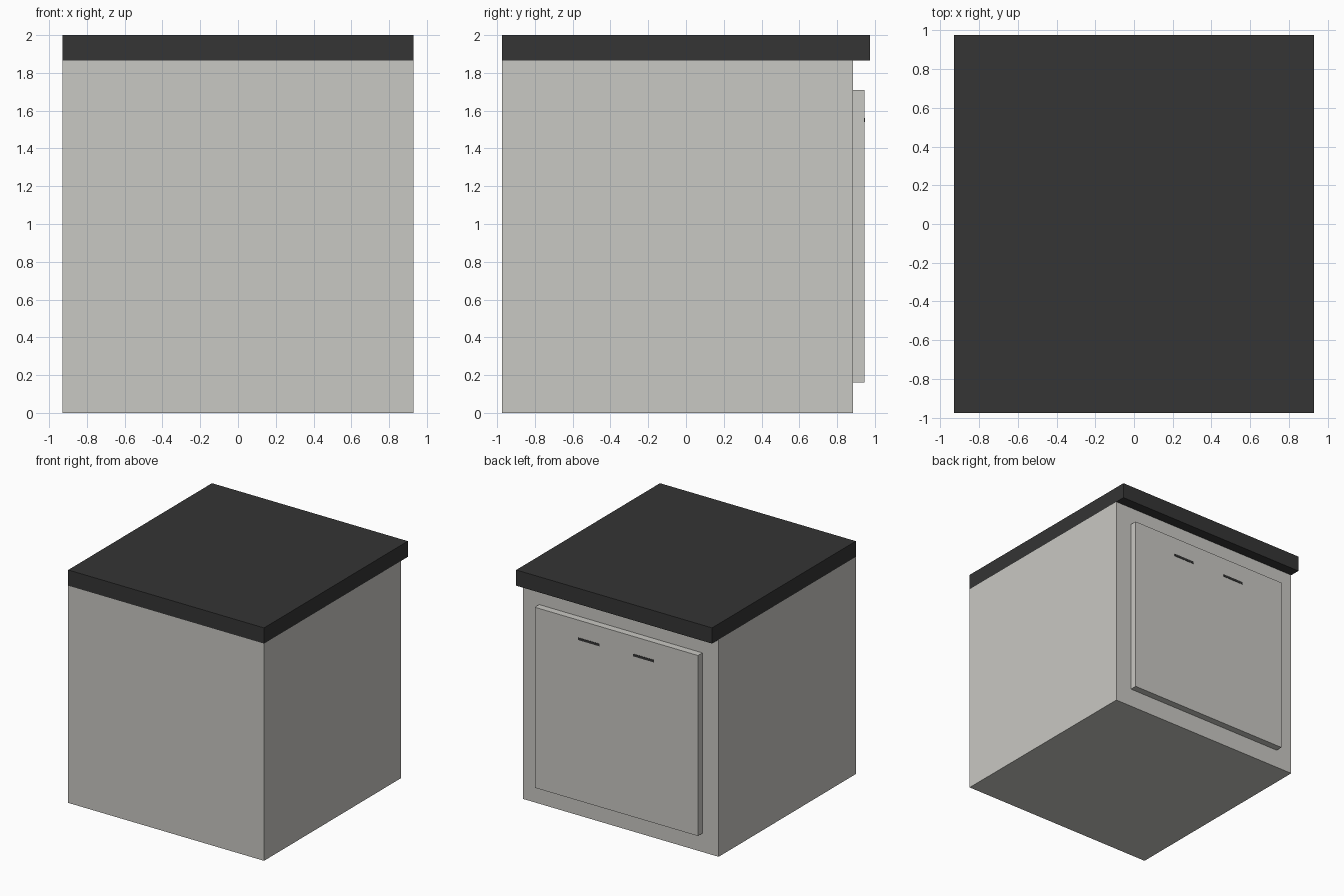
import bpy
import bmesh
from mathutils import Vector

if "Cube" in bpy.data.objects:
    bpy.data.objects.remove(bpy.data.objects["Cube"])


def material(name, rgb):
    m = bpy.data.materials.new(name)
    m.diffuse_color = (*rgb, 1.0)
    m.use_nodes = True
    m.node_tree.nodes["Principled BSDF"].inputs["Base Color"].default_value = m.diffuse_color
    return m


def box(name, lo, hi, mat):
    """Axis-aligned box between two corners."""
    lo, hi = Vector(lo), Vector(hi)
    bm = bmesh.new()
    bmesh.ops.create_cube(bm, size=1.0)
    bmesh.ops.scale(bm, vec=hi - lo, verts=bm.verts)
    mesh = bpy.data.meshes.new(name)
    bm.to_mesh(mesh)
    bm.free()
    mesh.materials.append(mat)
    obj = bpy.data.objects.new(name, mesh)
    obj.location = (lo + hi) / 2
    bpy.context.collection.objects.link(obj)
    return obj


cream = material("warm_light_grey", (0.584, 0.578, 0.546))
charcoal = material("charcoal", (0.035, 0.035, 0.035))

W = 0.93        # half width
D = 0.975       # half depth of the worktop
BACK = 0.885    # cabinet face carrying the door
DOOR = 0.945    # outer face of the door

# Cabinet body and overhanging worktop
box("cabinet_body", (-W, -D, 0), (W, BACK, 1.865), cream)
box("worktop", (-W, -D, 1.865), (W, D, 2.0), charcoal)

# Raised door panel
box("door_panel", (-0.775, BACK, 0.16), (0.775, DOOR, 1.71), cream)

# Two thin dark handle slots near the top of the door
for side, x0, x1 in (("left", 0.16, 0.36), ("right", -0.36, -0.16)):
    box("handle_slot_" + side, (x0, DOOR - 0.004, 1.54), (x1, DOOR + 0.003, 1.56), charcoal)
